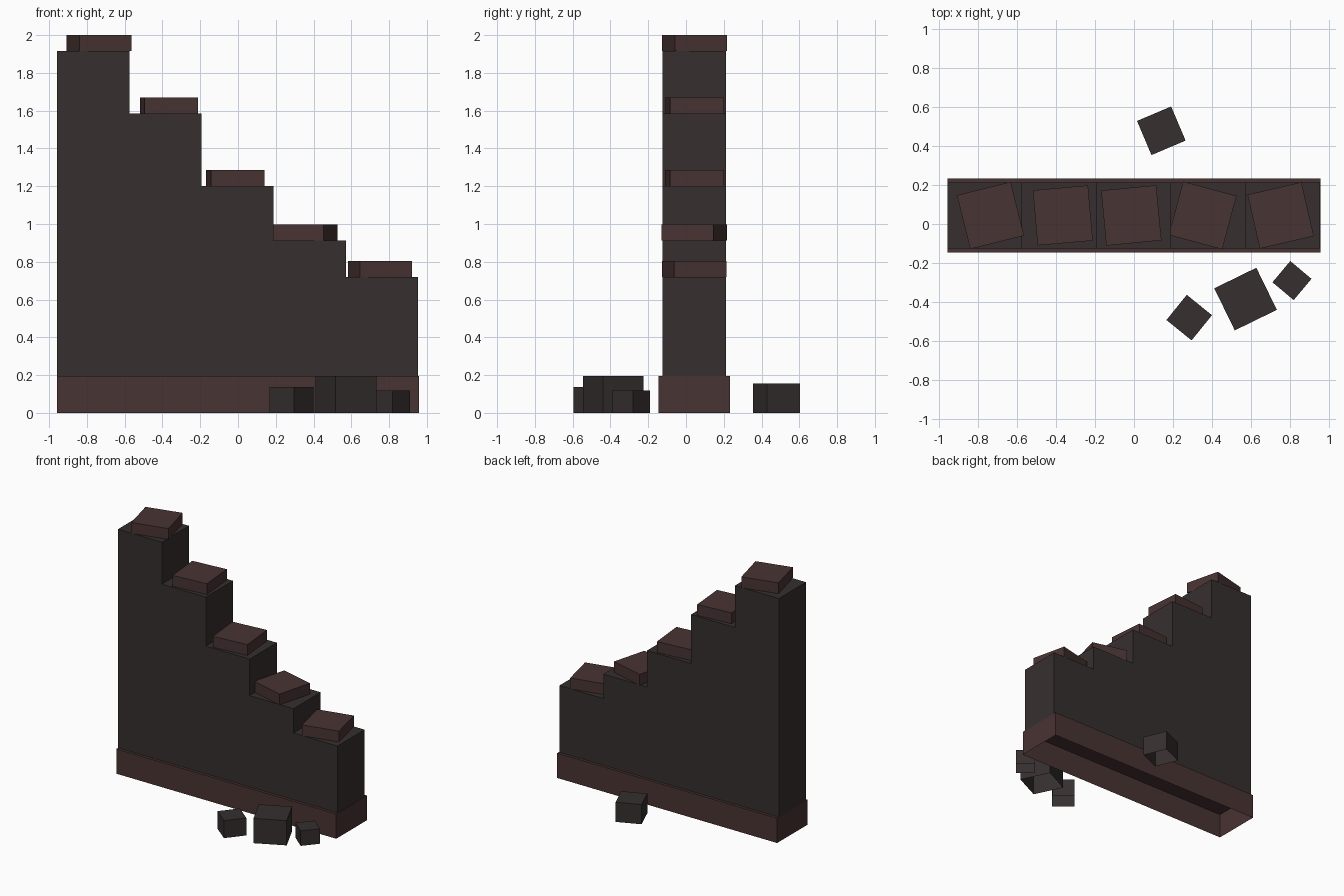
import bpy, bmesh, math
from mathutils import Matrix

if "Cube" in bpy.data.objects:
    bpy.data.objects.remove(bpy.data.objects["Cube"])


def make_material(name, rgb):
    mat = bpy.data.materials.new(name)
    mat.diffuse_color = (*rgb, 1.0)
    mat.use_nodes = True
    mat.node_tree.nodes["Principled BSDF"].inputs["Base Color"].default_value = mat.diffuse_color
    return mat


STONE = make_material("dark stone", (0.037, 0.028, 0.028))
TRIM = make_material("red brown stone", (0.064, 0.033, 0.032))


def block(name, center, size, z, angle, mat, open_bottom=True):
    """Box on height z, turned about the vertical, optionally without underside."""
    bm = bmesh.new()
    bmesh.ops.create_cube(bm, size=1.0)
    bmesh.ops.scale(bm, vec=size, verts=bm.verts)
    bmesh.ops.rotate(bm, matrix=Matrix.Rotation(math.radians(angle), 3, 'Z'), verts=bm.verts)
    if open_bottom:
        bm.normal_update()
        under = [f for f in bm.faces if f.normal.z < -0.9]
        bmesh.ops.delete(bm, geom=under, context='FACES')
    mesh = bpy.data.meshes.new(name)
    bm.to_mesh(mesh)
    bm.free()
    mesh.materials.append(mat)
    obj = bpy.data.objects.new(name, mesh)
    obj.location = (center[0], center[1], z + size[2] / 2)
    bpy.context.collection.objects.link(obj)
    return obj


# Plinth, hollow from below
BASE_H = 0.195
MID_Y = 0.044
block("plinth", (0, MID_Y), (1.914, 0.38, BASE_H), 0, 0, TRIM)

# Stepped wall sections, each with a turned capstone: top height, cap x, cap angle
STEP = 1.91 / 5
sections = [
    (1.915, -0.736, 14),
    (1.585, -0.365, 5),
    (1.200, -0.014, 5.5),
    (0.912, 0.352, -15),
    (0.720, 0.752, 13),
]
for i, (top, cap_x, cap_angle) in enumerate(sections):
    x = -0.957 + STEP * (i + 0.5)
    block(f"wall_section_{i + 1}", (x, MID_Y), (STEP, 0.337, top - BASE_H), BASE_H, 0, STONE)
    block(f"capstone_{i + 1}", (cap_x, MID_Y), (0.284, 0.284, 0.085), top, cap_angle, TRIM, False)

# Fallen rubble: x, y, width, height, angle
rubble = [
    (0.140, 0.478, 0.190, 0.155, 23),
    (0.572, -0.385, 0.240, 0.195, 26),
    (0.283, -0.480, 0.166, 0.138, -39),
    (0.810, -0.290, 0.142, 0.118, -40),
]
for i, (x, y, w, h, angle) in enumerate(rubble):
    block(f"rubble_{i + 1}", (x, y), (w, w, h), 0, angle, STONE)
